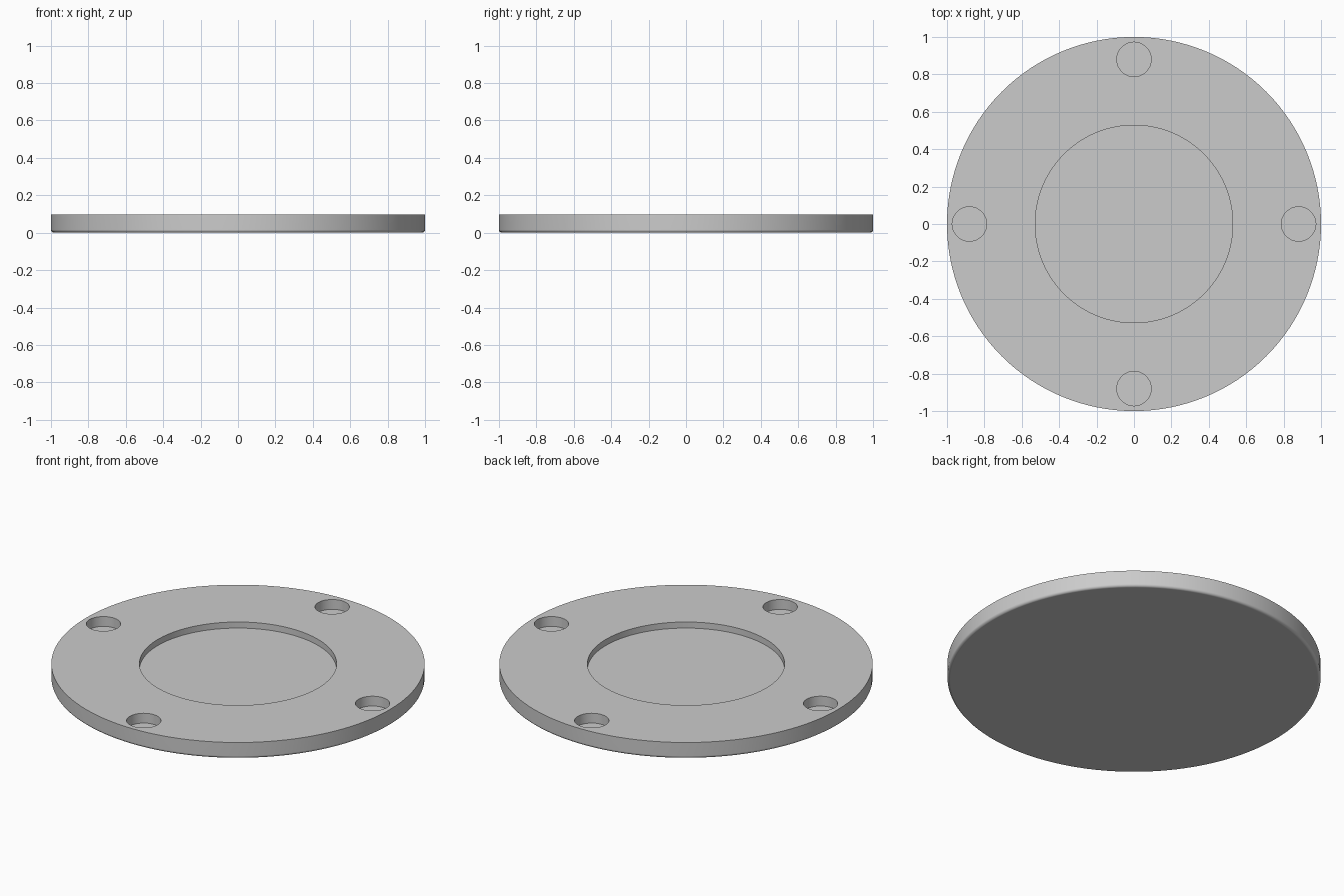
import bpy
import bmesh
import math
from mathutils import Matrix, Vector

RADIUS = 1.0
HEIGHT = 0.096
FILLET = 0.016
RECESS_RADIUS = 0.528
RECESS_DEPTH = 0.036
HOLE_RADIUS = 0.092
HOLE_DEPTH = 0.058
HOLE_RING = 0.88
SEGMENTS = 128

default_cube = bpy.data.objects.get("Cube")
if default_cube:
    bpy.data.objects.remove(default_cube, do_unlink=True)


def make_material(name, colour):
    mat = bpy.data.materials.new(name)
    mat.use_nodes = True
    mat.diffuse_color = colour
    mat.node_tree.nodes["Principled BSDF"].inputs["Base Color"].default_value = colour
    return mat


def make_object(name, bm, mat):
    bmesh.ops.recalc_face_normals(bm, faces=bm.faces[:])
    mesh = bpy.data.meshes.new(name)
    bm.to_mesh(mesh)
    bm.free()
    mesh.materials.append(mat)
    obj = bpy.data.objects.new(name, mesh)
    bpy.context.collection.objects.link(obj)
    return obj


grey = make_material("light grey", (0.6, 0.6, 0.6, 1.0))

# Disc profile: flat base, rounded lower edge, top rim, round central recess
floor = HEIGHT - RECESS_DEPTH
profile = [(0, 0)]
for i in range(7):
    a = math.radians(15 * i)
    profile.append((RADIUS - FILLET + FILLET * math.sin(a), FILLET - FILLET * math.cos(a)))
profile += [(RADIUS, HEIGHT), (RECESS_RADIUS, HEIGHT), (RECESS_RADIUS, floor), (0, floor)]

bm = bmesh.new()
verts = [bm.verts.new((r, 0, z)) for r, z in profile]
edges = [bm.edges.new(pair) for pair in zip(verts, verts[1:])]
bmesh.ops.spin(bm, geom=verts + edges, cent=(0, 0, 0), axis=(0, 0, 1),
               angle=math.tau, steps=SEGMENTS, use_duplicate=False)
bmesh.ops.remove_doubles(bm, verts=bm.verts[:], dist=0.0001)
disc = make_object("flange_disc", bm, grey)

# Four blind bolt holes in the rim
bm = bmesh.new()
for i in range(4):
    a = math.pi / 2 * i
    centre = Vector((HOLE_RING * math.cos(a), HOLE_RING * math.sin(a), HEIGHT))
    bmesh.ops.create_cone(bm, cap_ends=True, segments=48, radius1=HOLE_RADIUS,
                          radius2=HOLE_RADIUS, depth=2 * HOLE_DEPTH,
                          matrix=Matrix.Translation(centre))
cutter = make_object("bolt_hole_cutter", bm, grey)
cutter.hide_render = True

bpy.context.view_layer.objects.active = disc
disc.select_set(True)
cut = disc.modifiers.new("bolt_holes", 'BOOLEAN')
cut.operation = 'DIFFERENCE'
cut.solver = 'EXACT'
cut.object = cutter
bpy.ops.object.modifier_apply(modifier=cut.name)
bpy.data.objects.remove(cutter, do_unlink=True)

# Smooth round walls with crisp rims and flat faces
bpy.ops.object.select_all(action='DESELECT')
disc.select_set(True)
bpy.ops.object.shade_smooth_by_angle(angle=math.radians(30))
weighted = disc.modifiers.new("even_shading", 'WEIGHTED_NORMAL')
weighted.keep_sharp = True
